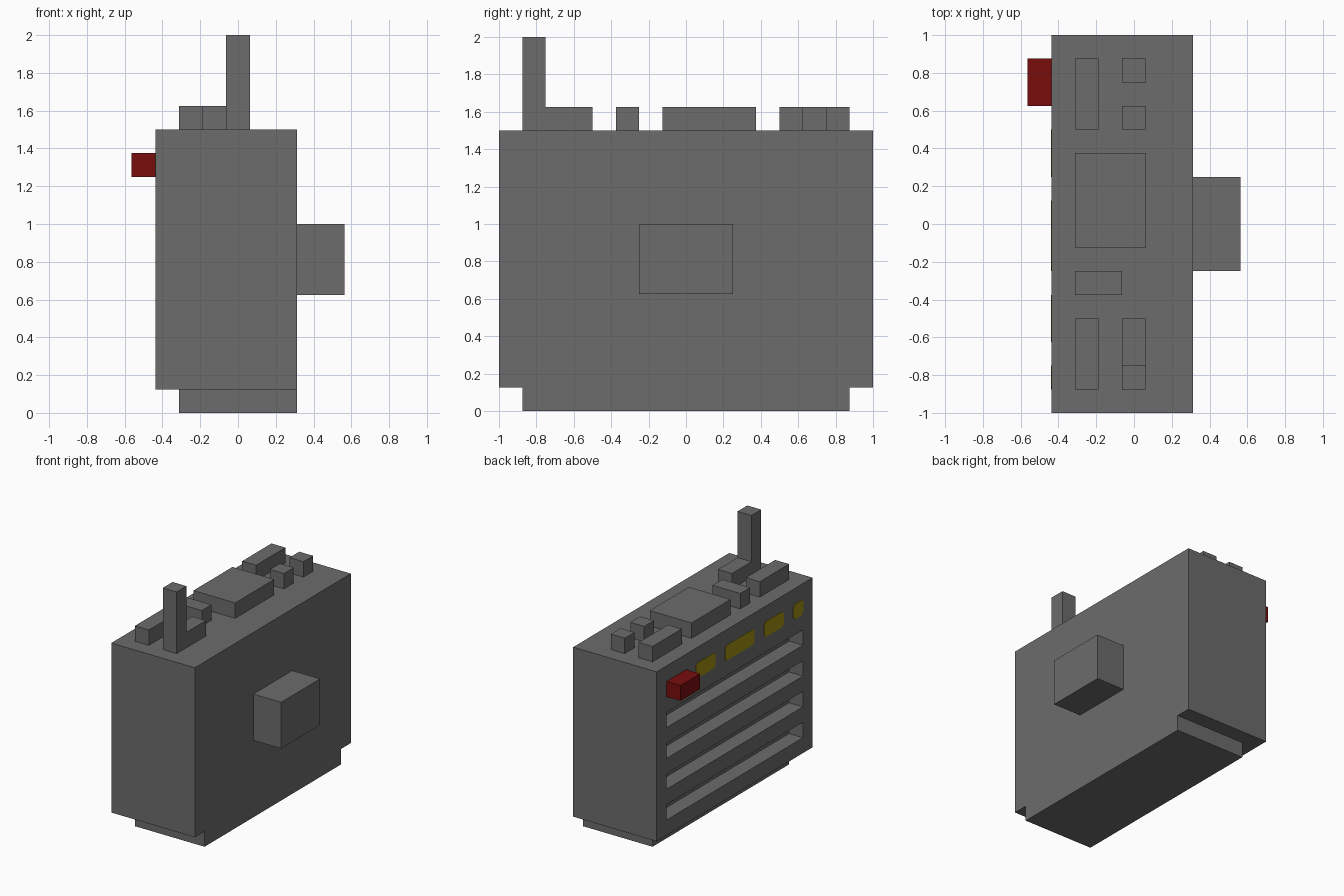
import bpy
import bmesh
from mathutils import Matrix, Vector

U = 0.125  # one block of the building grid

if "Cube" in bpy.data.objects:
    bpy.data.objects.remove(bpy.data.objects["Cube"], do_unlink=True)


def material(name, rgb):
    mat = bpy.data.materials.new(name)
    mat.use_nodes = True
    mat.diffuse_color = (*rgb, 1)
    bsdf = next(n for n in mat.node_tree.nodes if n.type == 'BSDF_PRINCIPLED')
    bsdf.inputs["Base Color"].default_value = (*rgb, 1)
    return mat


GREY = material("casing grey", (0.15, 0.15, 0.15))
RED = material("button red", (0.19, 0.004, 0.004))
YELLOW = material("label yellow", (0.35, 0.27, 0.005))


def boxes(name, mat, ranges, corner=0):
    """One object of cuboids, each given as x, y and z ranges in grid blocks."""
    bm = bmesh.new()
    for spans in ranges:
        mid = Vector([(a + b) / 2 * U for a, b in spans])
        size = Vector([(b - a) * U for a, b in spans])
        bmesh.ops.create_cube(bm, matrix=Matrix.Translation(mid) @ Matrix.Diagonal((*size, 1)))
    if corner:
        # Clip the corners seen from the side
        edges = [e for e in bm.edges
                 if abs(e.verts[0].co.x - e.verts[1].co.x) > 1e-5]
        bmesh.ops.bevel(bm, geom=edges, offset=corner, segments=1, affect='EDGES')
    mesh = bpy.data.meshes.new(name)
    bm.to_mesh(mesh)
    bm.free()
    mesh.materials.append(mat)
    obj = bpy.data.objects.new(name, mesh)
    bpy.context.collection.objects.link(obj)
    return obj


# Casing with four ventilation slots, one block deep
casing = boxes("casing", GREY, [((-3.5, 2.5), (-8, 8), (1, 12))])
slots = boxes("slot_cutter", GREY,
              [((-4.5, -2.5), (-7, 7), (z, z + 1)) for z in (2, 4, 6, 8)])
slots.hide_render = True
slots.hide_viewport = True
slots.display_type = 'WIRE'
cut = casing.modifiers.new("slots", 'BOOLEAN')
cut.operation = 'DIFFERENCE'
cut.solver = 'EXACT'
cut.object = slots

# Foot, side connector and side button
boxes("foot", GREY, [((-2.5, 2.5), (-7, 7), (0, 1))])
boxes("side_connector", GREY, [((2.5, 4.5), (-2, 2), (5, 8))])
boxes("side_button", RED, [((-4.5, -3.5), (5, 7), (10, 11))])

# Controls and antenna on the top
TOP = (12, 13)
for name, x, y in [
    ("rear_switch", (-2.5, -1.5), (4, 7)),
    ("rear_knob", (-0.5, 0.5), (6, 7)),
    ("middle_knob", (-0.5, 0.5), (4, 5)),
    ("top_panel", (-2.5, 0.5), (-1, 3)),
    ("cross_switch", (-2.5, -0.5), (-3, -2)),
    ("front_switch", (-2.5, -1.5), (-7, -4)),
    ("antenna_base", (-0.5, 0.5), (-6, -4)),
]:
    boxes(name, GREY, [(x, y, TOP)])
boxes("antenna", GREY, [((-0.5, 0.5), (-7, -6), (12, 16))])

# Painted labels above the slots
boxes("labels", YELLOW,
      [((-3.52, -3.48), y, (10, 11)) for y in ((2, 4), (-2, 1), (-5, -3), (-7, -6))],
      corner=0.02)
